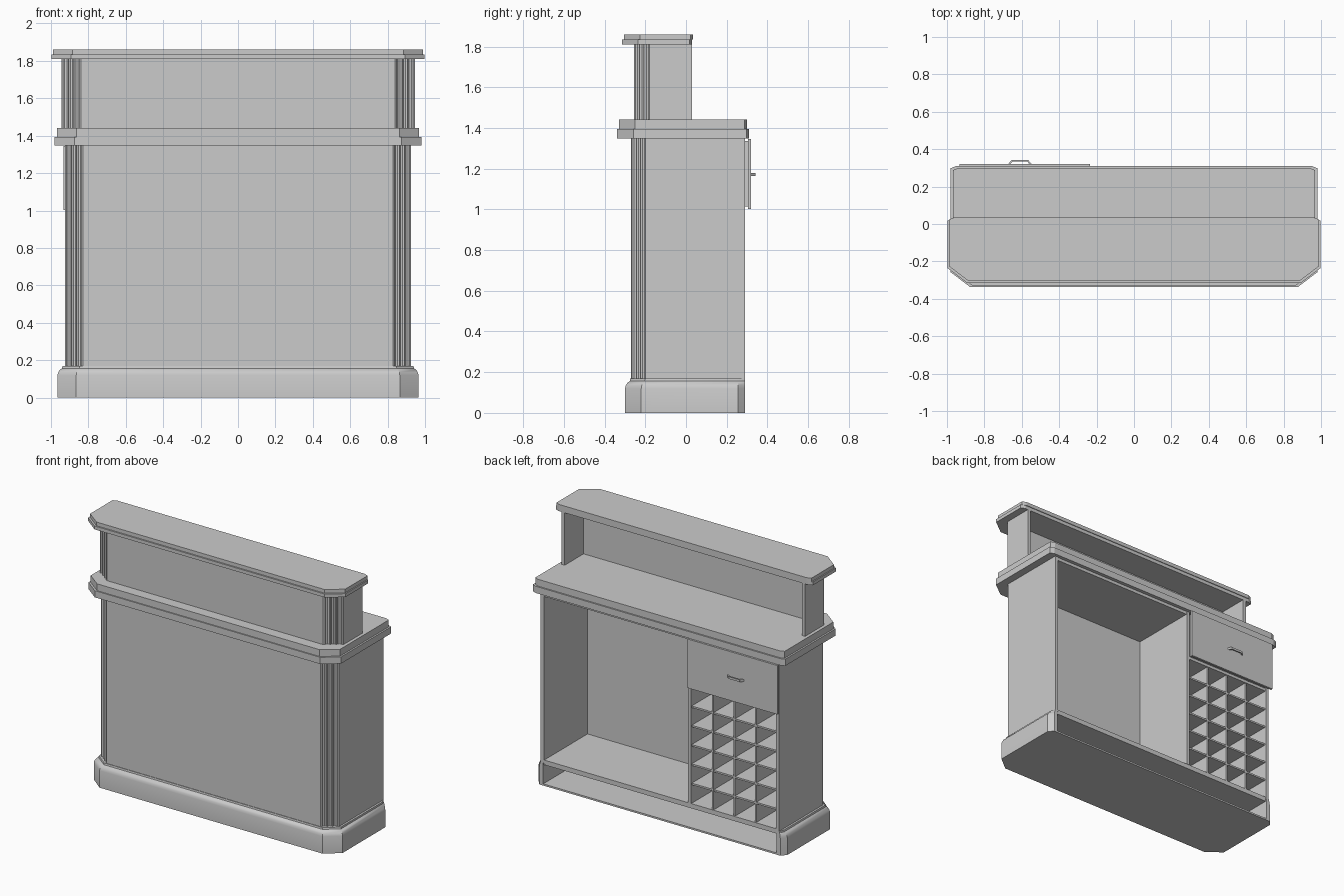
import bpy, bmesh, math

if "Cube" in bpy.data.objects:
    bpy.data.objects.remove(bpy.data.objects["Cube"])


def loft(name, rings, zs):
    """Solid through same-count outlines placed at the given heights."""
    bm = bmesh.new()
    loops = [[bm.verts.new((x, y, z)) for x, y in r] for r, z in zip(rings, zs)]
    n = len(loops[0])
    for a, b in zip(loops, loops[1:]):
        for i in range(n):
            j = (i + 1) % n
            bm.faces.new((a[i], a[j], b[j], b[i]))
    bm.faces.new(loops[0][::-1])
    bm.faces.new(loops[-1])
    bmesh.ops.recalc_face_normals(bm, faces=bm.faces)
    me = bpy.data.meshes.new(name)
    bm.to_mesh(me)
    bm.free()
    ob = bpy.data.objects.new(name, me)
    bpy.context.collection.objects.link(ob)
    return ob


def box(name, x0, x1, y0, y1, z0, z1):
    r = [(x0, y0), (x1, y0), (x1, y1), (x0, y1)]
    return loft(name, [r, r], [z0, z1])


def mirror(half):
    return half + [(-x, y) for x, y in reversed(half)]


def slab(xh, y0, y1, cx, cy, rx, ry):
    """Outline with cut front corners (cx, cy) and cut rear corners (rx, ry)."""
    return mirror([(xh - cx, y0), (xh, y0 + cy), (xh, y1 - ry), (xh - rx, y1)])


def fluted(xh, y0, y1, cx, cy, wall, inner_y):
    """U-shaped wall, open at the back, with three grooves on each cut corner."""
    ax, ay, bx, by = xh - cx, y0, xh, y0 + cy
    length = math.hypot(cx, cy)
    nx, ny = -cy / length, cx / length
    half = [(ax, ay)]
    for g in range(3):
        for k in range(5):
            t = 0.08 + 0.29 * g + 0.26 * (1 - math.cos(math.pi * k / 4)) / 2
            d = 0.013 * math.sin(math.pi * k / 4)
            half.append((ax + (bx - ax) * t + nx * d, ay + (by - ay) * t + ny * d))
    half += [(bx, by), (xh, y1), (xh - wall, y1), (xh - wall, inner_y)]
    return mirror(half)


# hollow plinth: floor plus moulded skirt open at the back
foot = slab(0.965, -0.30, 0.29, 0.10, 0.08, 0.03, 0.035)
loft("plinth_floor", [foot, foot], [0, 0.012])


def skirt(d):
    xh = 0.965 - d
    return mirror([(xh - 0.10 + d * 0.3, -0.30 + d), (xh, -0.22 + d * 0.7), (xh, 0.255),
                   (xh - 0.03 + d * 0.7, 0.29), (0.905, 0.29), (0.905, -0.20)])


prof = [(0, 0.012), (0, 0.12), (0.004, 0.135), (0.012, 0.148), (0.024, 0.156), (0.026, 0.168)]
sk = loft("plinth_skirt", [skirt(d) for d, z in prof], [z for d, z in prof])

# main body and raised back wall, both with fluted corners
wall = fluted(0.925, -0.27, 0.29, 0.095, 0.07, 0.024, -0.195)
body = loft("body_wall", [wall, wall], [0.16, 1.35])
wall = fluted(0.945, -0.255, 0.03, 0.105, 0.075, 0.024, -0.18)
riser = loft("upper_wall", [wall, wall], [1.44, 1.812])

# counter top and upper shelf, each in two stepped layers
for name, layers in {
    "counter": [(0.98, -0.338, 0.31, 1.347, 1.394), (0.968, -0.33, 0.30, 1.394, 1.442)],
    "upper_shelf": [(0.998, -0.315, 0.03, 1.81, 1.834), (0.99, -0.305, 0.035, 1.834, 1.86)],
}.items():
    for part, (xh, y0, y1, z0, z1) in zip(("lower", "upper"), layers):
        r = slab(xh, y0, y1, 0.105, 0.08, 0.03, 0.012)
        loft(name + "_" + part, [r, r], [z0, z1])

# cabinet interior
box("cabinet_floor", -0.903, 0.903, -0.197, 0.285, 0.145, 0.178)
box("cabinet_divider", -0.24, -0.216, -0.197, 0.288, 0.177, 1.35)
box("cabinet_top_rail", -0.217, 0.903, -0.197, 0.285, 1.325, 1.349)
box("drawer_shelf", -0.903, -0.239, -0.197, 0.285, 0.99, 1.01)

# bottle rack: 4 columns by 6 rows
x0, x1, z0, z1 = -0.901, -0.24, 0.178, 0.99
for i in range(1, 4):
    x = x0 + (x1 - x0) * i / 4
    box("rack_upright_%d" % i, x - 0.006, x + 0.006, -0.197, 0.28, z0, z1)
for i in range(1, 6):
    z = z0 + (z1 - z0) * i / 6
    box("rack_shelf_%d" % i, x0, x1, -0.197, 0.279, z - 0.006, z + 0.006)

# drawer with pull handle
box("drawer_box", -0.898, -0.25, -0.15, 0.306, 1.015, 1.335)
box("drawer_front", -0.933, -0.236, 0.305, 0.32, 1.002, 1.345)
grip = [(-0.675, 0.318), (-0.655, 0.341), (-0.565, 0.341), (-0.545, 0.318),
        (-0.557, 0.318), (-0.57, 0.333), (-0.65, 0.333), (-0.663, 0.318)]
loft("drawer_handle", [grip, grip], [1.163, 1.178])

# soften the moulding and grooves only
for ob in (sk, body, riser):
    bpy.ops.object.select_all(action='DESELECT')
    ob.select_set(True)
    bpy.context.view_layer.objects.active = ob
    bpy.ops.object.shade_smooth_by_angle(angle=math.radians(30))
